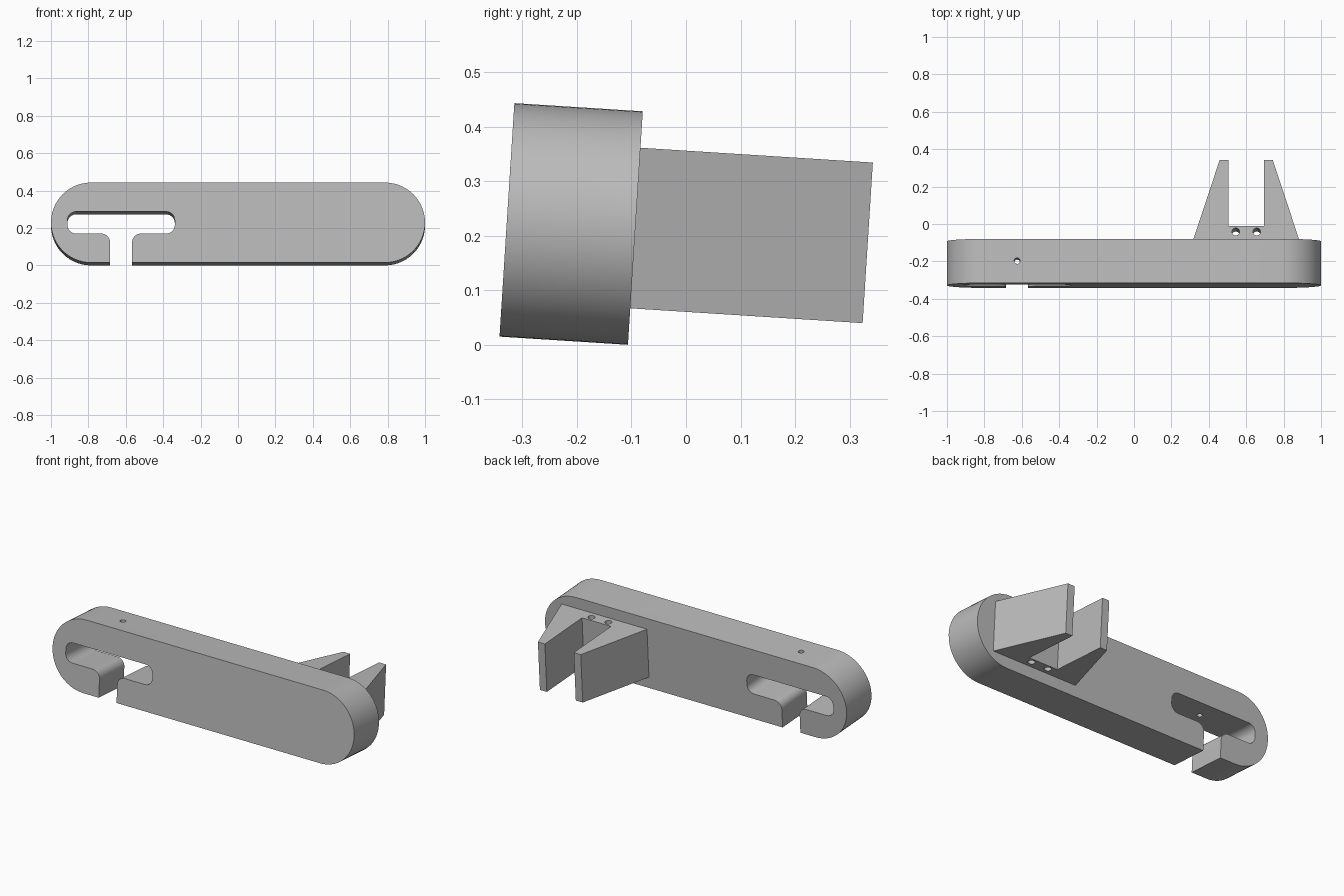
import bpy, bmesh, math
from mathutils import Vector, Matrix

if "Cube" in bpy.data.objects:
    bpy.data.objects.remove(bpy.data.objects["Cube"], do_unlink=True)

# Overall sizes, in the upright frame before the tilt
HEIGHT, DEPTH = 0.429, 0.236
MID = HEIGHT / 2
TILT = Matrix.Translation((0, -0.342, 0.015)) @ Matrix.Rotation(math.radians(-3.64), 4, "X")

grey = bpy.data.materials.new("plain_grey")
grey.use_nodes = True
COLOUR = (0.5, 0.5, 0.5, 1)
grey.diffuse_color = COLOUR
grey.node_tree.nodes["Principled BSDF"].inputs["Base Color"].default_value = COLOUR


def rounded(corners, steps=14):
    """Outline with each square corner (a, b, radius) turned into an arc."""
    points = []
    for i, (a, b, r) in enumerate(corners):
        p = Vector((a, b))
        if r == 0:
            points.append(p)
            continue
        u = (Vector(corners[i - 1][:2]) - p).normalized()
        v = (Vector(corners[(i + 1) % len(corners)][:2]) - p).normalized()
        centre = p + r * (u + v)
        for s in range(steps + 1):
            t = math.pi / 2 * s / steps
            points.append(centre - r * (v * math.cos(t) + u * math.sin(t)))
    return points


def prism(name, points, push):
    """Extrude a flat 3D outline along a vector."""
    bm = bmesh.new()
    bm.faces.new([bm.verts.new(p) for p in points])
    bmesh.ops.remove_doubles(bm, verts=bm.verts, dist=1e-5)
    top = bmesh.ops.extrude_face_region(bm, geom=bm.faces[:])
    bmesh.ops.translate(bm, vec=push, verts=[e for e in top["geom"] if isinstance(e, bmesh.types.BMVert)])
    bmesh.ops.recalc_face_normals(bm, faces=bm.faces)
    mesh = bpy.data.meshes.new(name)
    bm.to_mesh(mesh)
    bm.free()
    mesh.materials.append(grey)
    obj = bpy.data.objects.new(name, mesh)
    bpy.context.collection.objects.link(obj)
    return obj


def drill(obj, x, y, radius, low, high):
    """Cut a vertical round hole and discard the cutter."""
    ring = [(x + radius * math.cos(i * math.tau / 32), y + radius * math.sin(i * math.tau / 32), low)
            for i in range(32)]
    cutter = prism("hole_cutter", ring, (0, 0, high - low))
    cutter.hide_render = True
    mod = obj.modifiers.new("hole", "BOOLEAN")
    mod.operation, mod.solver, mod.object = "DIFFERENCE", "EXACT", cutter
    bpy.context.view_layer.objects.active = obj
    bpy.ops.object.modifier_apply(modifier=mod.name)
    bpy.data.objects.remove(cutter, do_unlink=True)


# Main bar: round-ended plate with a T-shaped slot open at the bottom
slot_x, slot_half, neck, slot_h = -0.625, 0.287, 0.059, 0.059
low, high = MID - slot_h, MID + slot_h
left, right = slot_x - slot_half, slot_x + slot_half
outline = rounded([
    (1, 0, MID), (1, HEIGHT, MID), (-1, HEIGHT, MID), (-1, 0, MID),
    (slot_x - neck, 0, 0), (slot_x - neck, low, 0.047),
    (left, low, 0.047), (left, high, 0.047),
    (right, high, 0.047), (right, low, 0.047),
    (slot_x + neck, low, 0.047), (slot_x + neck, 0, 0)])
bar = prism("main_bar", [(p.x, 0, p.y) for p in outline], (0, DEPTH, 0))
drill(bar, slot_x, DEPTH / 2, 0.016, MID, HEIGHT + 0.1)

# Rear fork: tapered prongs on a shared base, mirrored about its own centre
fork_x, fork_h = 0.6, 0.295
half = [(0.283, DEPTH), (0.142, 0.663), (0.096, 0.663), (0.096, 0.31)]
shape = half + [(-x, y) for x, y in reversed(half)]
fork = prism("rear_fork", [(fork_x + x, y, MID - fork_h / 2) for x, y in shape], (0, 0, fork_h))
for side in (-1, 1):
    drill(fork, fork_x + side * 0.056, 0.278, 0.02, -0.1, HEIGHT + 0.1)

# Lean both parts and smooth the curved walls
bpy.ops.object.select_all(action="DESELECT")
for part in (bar, fork):
    part.matrix_world = TILT
    part.select_set(True)
bpy.context.view_layer.objects.active = bar
bpy.ops.object.shade_smooth_by_angle(angle=math.radians(30))
